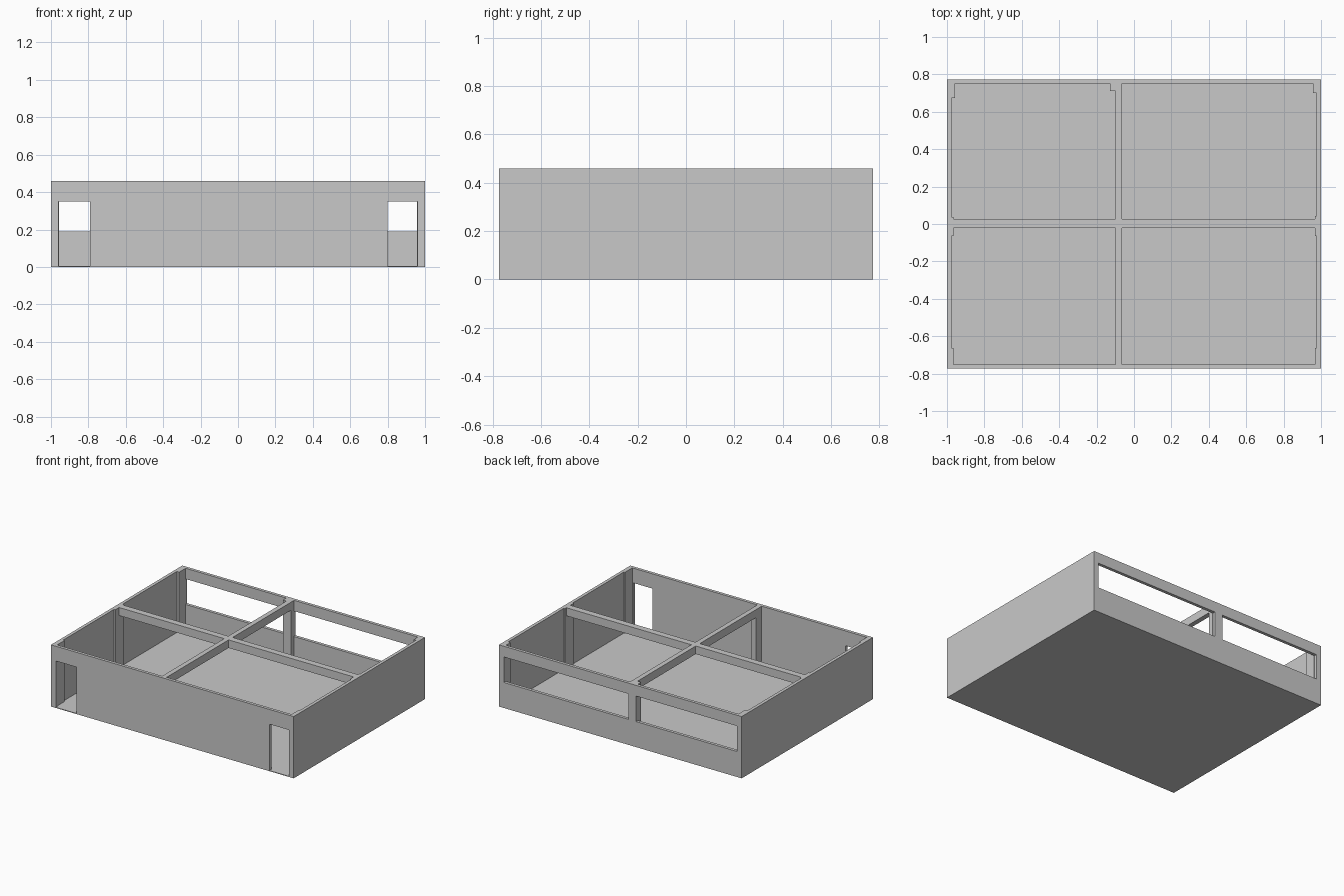
import bpy

if "Cube" in bpy.data.objects:
    bpy.data.objects.remove(bpy.data.objects["Cube"], do_unlink=True)

# One plain grey for everything
grey = bpy.data.materials.new("plain grey")
grey.use_nodes = True
color = (0.584, 0.584, 0.584, 1)
grey.diffuse_color = color
grey.node_tree.nodes["Principled BSDF"].inputs["Base Color"].default_value = color

WIDE, DEEP, TOP = 1.0, 0.773, 0.46     # outer half sizes and height
IN_X, IN_Y = 0.976, 0.75               # inner wall faces
FLOOR, BEAM = 0.005, 0.40              # floor surface and underside of beams


def box(name, x, y, z):
    """Axis-aligned box from (low, high) pairs."""
    bpy.ops.mesh.primitive_cube_add(size=1, location=[sum(p) / 2 for p in (x, y, z)])
    ob = bpy.context.object
    ob.name = name
    ob.scale = [b - a for a, b in (x, y, z)]
    bpy.ops.object.transform_apply(location=True, rotation=False, scale=True)
    ob.data.materials.append(grey)
    return ob


def cut(target, x, y, z):
    """Cut a box-shaped opening out of the target."""
    cutter = box("cutter", x, y, z)
    cutter.hide_render = True
    mod = target.modifiers.new("opening", "BOOLEAN")
    mod.operation = "DIFFERENCE"
    mod.solver = "EXACT"
    mod.object = cutter
    bpy.context.view_layer.objects.active = target
    bpy.ops.object.modifier_apply(modifier=mod.name)
    bpy.data.objects.remove(cutter, do_unlink=True)


# Floor slab and outer wall ring
box("floor", (-WIDE, WIDE), (-DEEP, DEEP), (0, FLOOR))
walls = box("outer_walls", (-WIDE, WIDE), (-DEEP, DEEP), (FLOOR, TOP))
cut(walls, (-IN_X, IN_X), (-IN_Y, IN_Y), (-1, 1))

# Doorways in front, long windows at the back
for span in ((-0.96, -0.79), (0.80, 0.96)):
    cut(walls, span, (-0.9, -0.7), (-0.1, 0.35))
for span in ((-0.96, -0.13), (-0.066, 0.96)):
    cut(walls, span, (0.7, 0.9), (0.19, 0.38))

# Shallow columns along the side walls
full = (FLOOR, TOP)
for side, name, face, y in (
        (-1, "left_front", 0.965, (-IN_Y, -0.663)),
        (-1, "left_middle", 0.965, (-0.064, 0.037)),
        (-1, "left_back", 0.957, (0.674, IN_Y)),
        (1, "right_front", 0.968, (-IN_Y, -0.663)),
        (1, "right_middle", 0.968, (-0.064, 0.043)),
        (1, "right_back", 0.958, (0.70, IN_Y))):
    box(name + "_column", sorted((side * face, side * IN_X)), y, full)

# Columns carrying the long beam
beam_x, beam_y = (-0.099, -0.063), (-0.021, 0.027)
box("back_column", (-0.128, beam_x[1]), (0.711, IN_Y), full)
box("front_column", beam_x, (-IN_Y, -0.68), (FLOOR, BEAM))

# Crossing ceiling beams
box("long_beam", beam_x, (-IN_Y, 0.711), (BEAM, TOP))
box("left_cross_beam", (-0.965, beam_x[0]), beam_y, (BEAM, TOP))
box("right_cross_beam", (beam_x[1], 0.968), beam_y, (BEAM, TOP))
